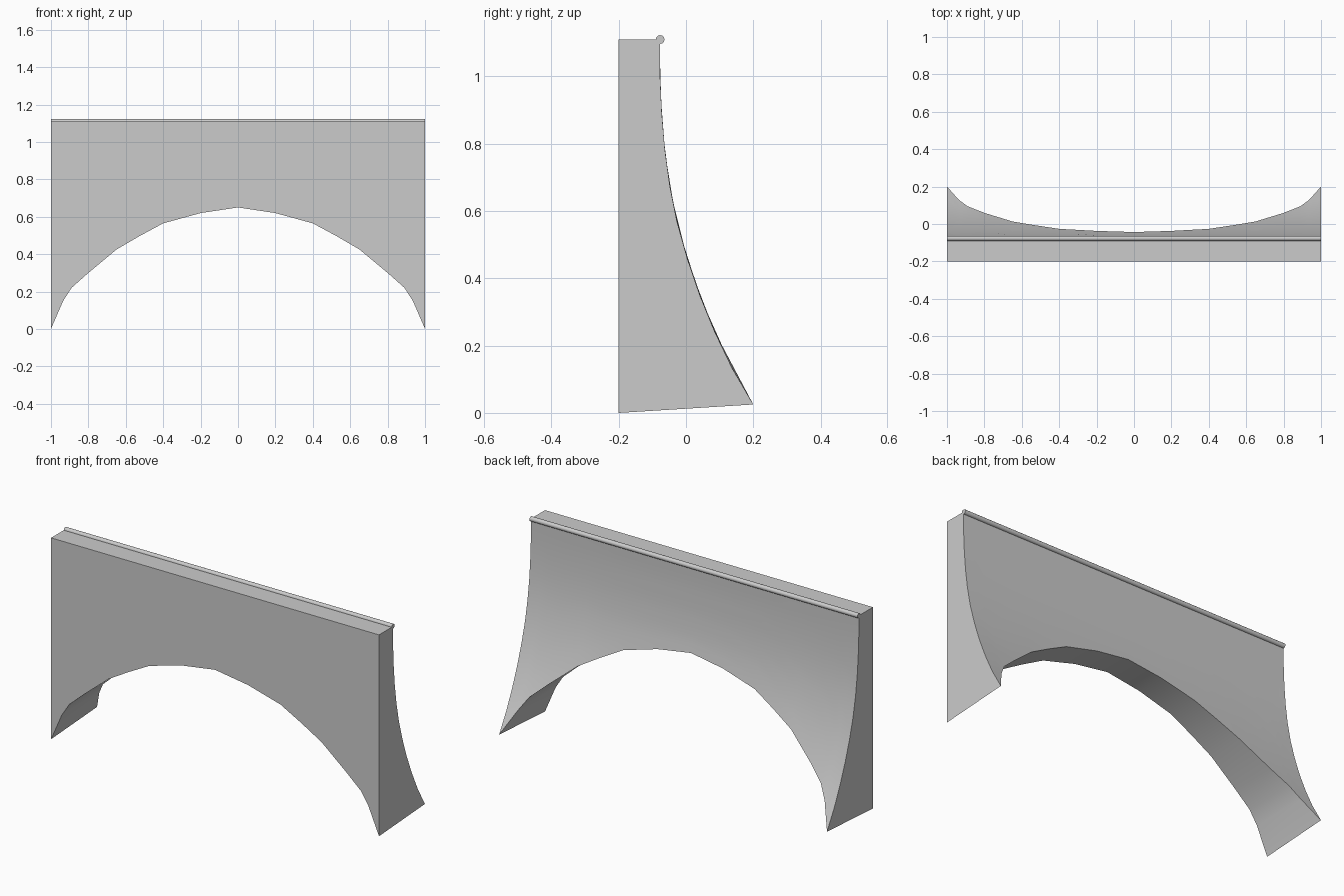
import bpy, bmesh, math

if "Cube" in bpy.data.objects:
    bpy.data.objects.remove(bpy.data.objects["Cube"])

BACK_Y, TOP_Z = -0.2, 1.11
# Half arch outline (x, z) from crown to foot
ARCH = [(0, .65), (.2, .62), (.4, .565), (.53, .495), (.65, .425),
        (.8, .30), (.89, .22), (.935, .15), (1, 0)]
# Curved face profile (z, y) from foot to top
FLARE = [(.025, .2), (.145, .13), (.285, .065), (.42, .015), (.56, -.025),
         (.71, -.055), (.85, -.07), (1.0, -.077), (TOP_Z, -.077)]
ROWS = 10


def flare_y(z):
    for (z0, y0), (z1, y1) in zip(FLARE, FLARE[1:]):
        if z <= z1:
            return y0 + (y1 - y0) * (z - z0) / (z1 - z0)
    return FLARE[-1][1]


def finish(bm, name, angle):
    bmesh.ops.recalc_face_normals(bm, faces=bm.faces)
    me = bpy.data.meshes.new(name)
    bm.to_mesh(me)
    bm.free()
    ob = bpy.data.objects.new(name, me)
    bpy.context.collection.objects.link(ob)
    bpy.ops.object.select_all(action='DESELECT')
    ob.select_set(True)
    bpy.context.view_layer.objects.active = ob
    bpy.ops.object.shade_smooth_by_angle(angle=math.radians(angle))
    return ob


# Arched panel: one closed cross-section per arch point, bridged along x
bm = bmesh.new()
outline = [(-x, z) for x, z in ARCH[:0:-1]] + ARCH
sections = []
for x, z in outline:
    foot = max(z, FLARE[0][0])
    heights = [foot + (TOP_Z - foot) * i / ROWS for i in range(ROWS + 1)]
    ring = [(x, BACK_Y, z)] + [(x, flare_y(h), h) for h in heights]
    ring.append((x, BACK_Y, TOP_Z))
    sections.append([bm.verts.new(co) for co in ring])
for a, b in zip(sections, sections[1:]):
    n = len(a)
    for i in range(n):
        j = (i + 1) % n
        bm.faces.new((a[i], a[j], b[j], b[i]))
bm.faces.new(sections[0])
bm.faces.new(sections[-1])
finish(bm, "arched_panel", 30)

# Round bead along the top edge of the curved face
bm = bmesh.new()
bmesh.ops.create_cone(bm, cap_ends=True, segments=12, radius1=.013,
                      radius2=.013, depth=2)
bead = finish(bm, "top_bead", 40)
bead.rotation_euler = (0, math.pi / 2, 0)
bead.location = (0, -.077, TOP_Z)
